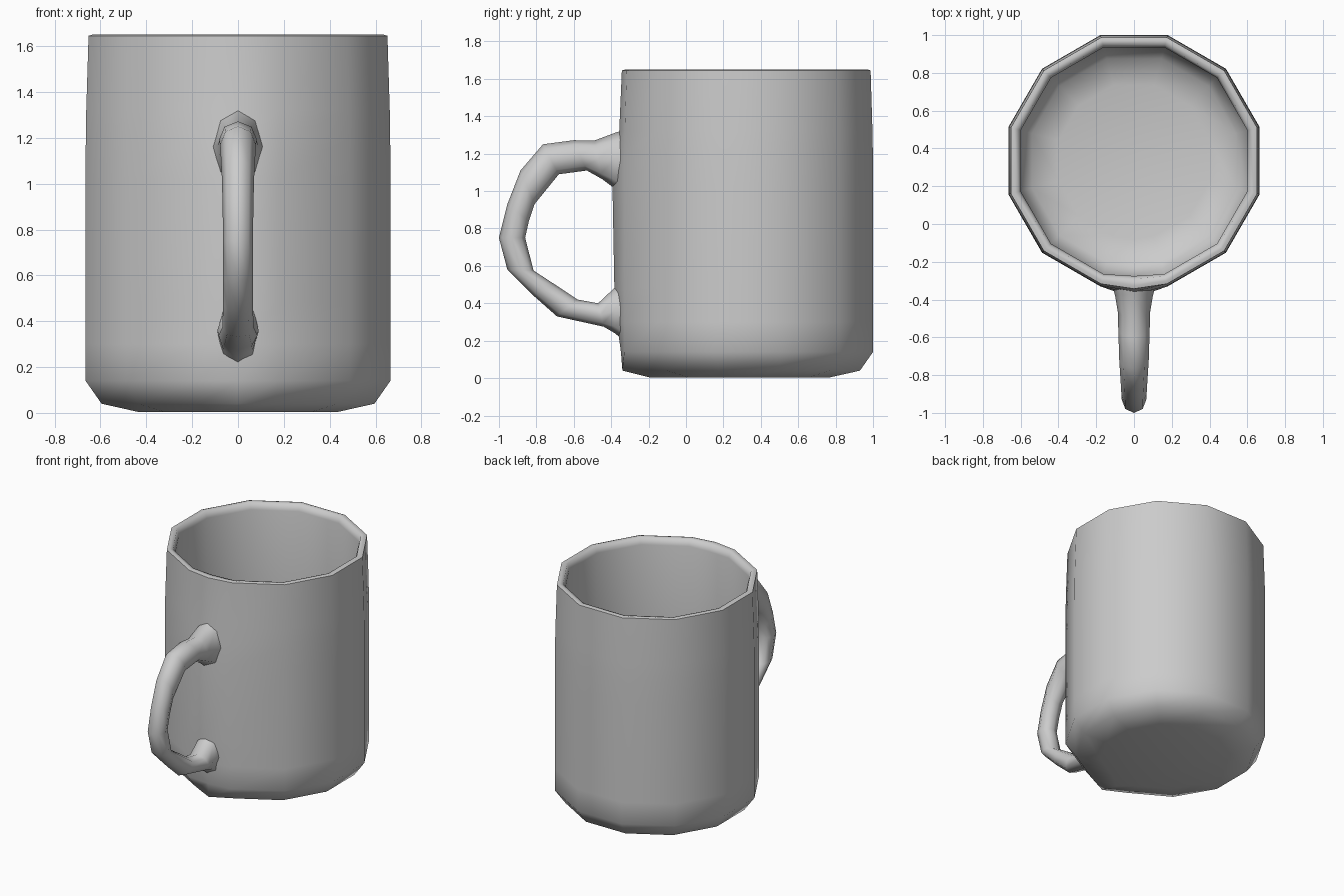
import bpy, bmesh
from math import sin, cos, pi, radians

if "Cube" in bpy.data.objects:
    bpy.data.objects.remove(bpy.data.objects["Cube"])

CY = 0.335  # centre of the cup in y


def skin(name, rings, angle):
    """Join equal closed rings of points into a capped, smooth-shaded skin."""
    bm = bmesh.new()
    loops = [[bm.verts.new(p) for p in ring] for ring in rings]
    n = len(loops[0])
    for a, b in zip(loops, loops[1:]):
        for i in range(n):
            j = (i + 1) % n
            bm.faces.new((a[i], a[j], b[j], b[i]))
    bm.faces.new(loops[0][::-1])
    bm.faces.new(loops[-1])
    bmesh.ops.recalc_face_normals(bm, faces=bm.faces[:])
    me = bpy.data.meshes.new(name)
    bm.to_mesh(me)
    bm.free()
    ob = bpy.data.objects.new(name, me)
    bpy.context.collection.objects.link(ob)
    bpy.ops.object.select_all(action='DESELECT')
    ob.select_set(True)
    bpy.context.view_layer.objects.active = ob
    bpy.ops.object.shade_smooth_by_angle(angle=radians(angle))
    return ob


def cup_ring(apothem, z, front):
    """Twelve-sided ring plus one extra point in the middle of the front side."""
    r = apothem / cos(pi / 12)
    pts = [(0, front, z)]
    for k in range(12):
        a = -pi / 2 + pi / 12 + k * pi / 6
        pts.append((r * cos(a), CY + r * sin(a), z))
    return pts


# cup: outside from foot to rim, then inside down to the floor
cup_profile = [
    (0.43, 0.003, -0.19), (0.595, 0.04, -0.34), (0.665, 0.14, -0.348),
    (0.665, 0.30, -0.37), (0.665, 0.48, -0.383), (0.665, 1.02, -0.393),
    (0.664, 1.20, -0.375), (0.662, 1.32, -0.357), (0.652, 1.645, -0.343),
    (0.635, 1.65, -0.325), (0.612, 1.645, -0.29), (0.600, 1.60, -0.275),
    (0.605, 0.90, -0.28), (0.600, 0.20, -0.275), (0.54, 0.11, -0.22),
    (0.40, 0.075, -0.08),
]
skin("cup", [cup_ring(*p) for p in cup_profile], 65)

# handle: outer (y, z), inner (y, z), half width of each cross-section
handle_sections = [
    ((-0.31, 1.33), (-0.33, 0.98), 0.115),
    ((-0.37, 1.315), (-0.39, 1.02), 0.10),
    ((-0.49, 1.27), (-0.45, 1.065), 0.085),
    ((-0.60, 1.272), (-0.53, 1.11), 0.083),
    ((-0.765, 1.25), (-0.68, 1.09), 0.078),
    ((-0.885, 1.11), (-0.81, 0.93), 0.07),
    ((-0.955, 0.93), (-0.84, 0.84), 0.067),
    ((-1.0, 0.75), (-0.86, 0.75), 0.065),
    ((-0.955, 0.58), (-0.815, 0.575), 0.065),
    ((-0.82, 0.445), (-0.70, 0.50), 0.065),
    ((-0.69, 0.33), (-0.58, 0.42), 0.068),
    ((-0.44, 0.275), (-0.47, 0.40), 0.085),
    ((-0.38, 0.24), (-0.385, 0.48), 0.09),
    ((-0.31, 0.18), (-0.32, 0.52), 0.09),
]


def handle_ring(outer, inner, w):
    pts = []
    for k in range(8):
        a = k * pi / 4
        t = cos(a) / 2 + 0.5
        pts.append((w * sin(a),
                    inner[0] + (outer[0] - inner[0]) * t,
                    inner[1] + (outer[1] - inner[1]) * t))
    return pts


skin("handle", [handle_ring(*s) for s in handle_sections], 65)
